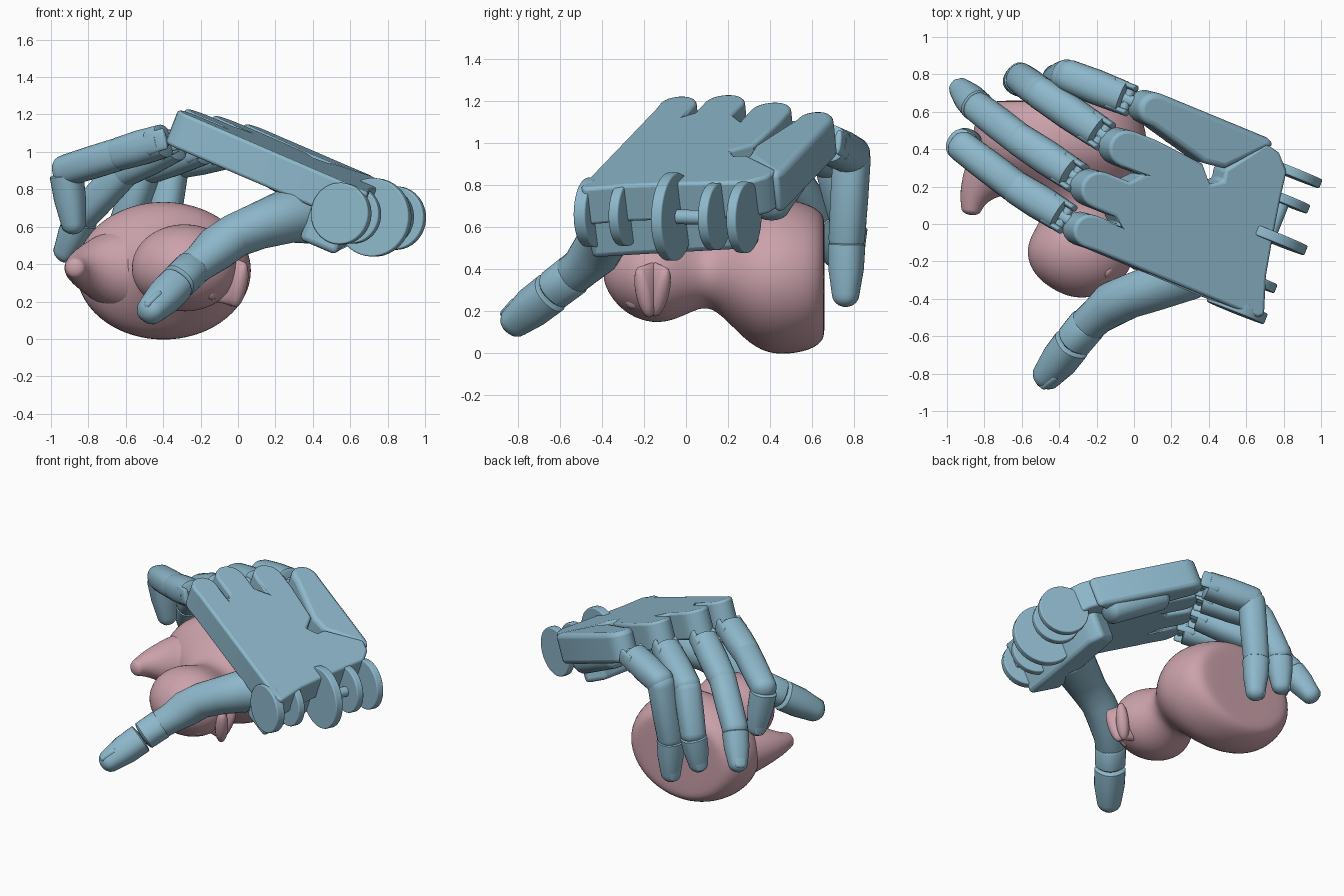
import bpy, bmesh, math
from mathutils import Vector as V

if "Cube" in bpy.data.objects:
    bpy.data.objects.remove(bpy.data.objects["Cube"])


def material(name, col):
    m = bpy.data.materials.new(name)
    m.diffuse_color = col
    m.use_nodes = True
    m.node_tree.nodes["Principled BSDF"].inputs["Base Color"].default_value = m.diffuse_color
    return m


BLUE = material("hand_blue", (0.27, 0.48, 0.60, 1))
PINK = material("duck_pink", (0.60, 0.36, 0.41, 1))

# Frame of the tilted palm: forward, sideways, normal
N = V((0.36, -0.095, 0.928)).normalized()
U = V((-0.862, 0.345, 0.370)).normalized()
W = U.cross(N).normalized()
if W.y < 0:
    W = -W


def on_palm(x, y, depth=0.0):
    return V((x, y, 1.105 - 0.388 * x + 0.102 * y)) - N * depth


def skin(name, rings, mat, bevel=0, subsurf=0, sharp=35):
    bm = bmesh.new()
    vs = [[bm.verts.new(p) for p in r] for r in rings]
    n = len(rings[0])
    for a, b in zip(vs, vs[1:]):
        for i in range(n):
            bm.faces.new((a[i], a[(i + 1) % n], b[(i + 1) % n], b[i]))
    bm.faces.new(vs[0])
    bm.faces.new(vs[-1])
    bmesh.ops.recalc_face_normals(bm, faces=bm.faces[:])
    me = bpy.data.meshes.new(name)
    bm.to_mesh(me)
    bm.free()
    me.materials.append(mat)
    me.shade_smooth()
    me.set_sharp_from_angle(angle=math.radians(sharp))
    ob = bpy.data.objects.new(name, me)
    bpy.context.collection.objects.link(ob)
    if bevel:
        m = ob.modifiers.new("bevel", "BEVEL")
        m.width, m.segments = bevel, 3
        m.limit_method, m.angle_limit = "ANGLE", math.radians(50)
    if subsurf:
        ob.modifiers.new("smooth", "SUBSURF").levels = subsurf
    return ob


def ring(c, a, b, n=24, power=1.0):
    pts = []
    for i in range(n):
        t = 2 * math.pi * i / n
        co, si = math.cos(t), math.sin(t)
        pts.append(c + a * math.copysign(abs(co) ** power, co) + b * math.copysign(abs(si) ** power, si))
    return pts


def tube(name, path, mat, side=W, dome=(0.6, 0.6), power=0.85, flat=1.0, **kw):
    """Tube through (x, y, z, radius) with domed ends."""
    pts = [V(p[:3]) for p in path]
    rad = [p[3] for p in path]
    last = len(pts) - 1
    rings = []
    for i, (p, r) in enumerate(zip(pts, rad)):
        t = (pts[min(i + 1, last)] - pts[max(i - 1, 0)]).normalized()
        a = (side - t * side.dot(t)).normalized()
        b = t.cross(a)
        cap = [math.radians(d) for d in (80, 60, 40, 20)]
        stack = [(0, 1)]
        if i == 0:
            stack = [(-r * dome[0] * math.sin(q), math.cos(q)) for q in cap] + stack
        if i == last:
            stack += [(r * dome[1] * math.sin(q), math.cos(q)) for q in reversed(cap)]
        for s, k in stack:
            rings.append(ring(p + t * s, a * r * k, b * r * k * flat, power=power))
    return skin(name, rings, mat, **kw)


def slab(name, outline, top, bottom, bevel=0.02):
    return skin(name, [[on_palm(x, y, d) for x, y in outline] for d in (top, bottom)], BLUE, bevel)


def disc(name, c, axis, r, thick, bevel=0.008):
    a = axis.cross(N).normalized()
    b = axis.cross(a).normalized()
    return skin(name, [ring(c + axis * s * thick / 2, a * r, b * r, 40) for s in (-1, 1)], BLUE, bevel)


# Palm plate with rounded knuckle lobes
KNUCKLES = [(-0.23, -0.04), (-0.18, 0.18), (-0.03, 0.40), (0.12, 0.61)]


def lobe(c, r=0.09, back=0.13):
    u, w = (-0.928, 0.371), (0.371, 0.928)
    loc = [(-back, r)] + [(r * math.sin(t), r * math.cos(t))
                          for t in [math.pi * i / 10 for i in range(11)]] + [(-back, -r)]
    return [(c[0] + u[0] * a + w[0] * b, c[1] + u[1] * a + w[1] * b) for a, b in loc]


palm = [(0.66, -0.50), (0.70, -0.49), (0.71, -0.28), (0.75, -0.05), (0.79, 0.15), (0.82, 0.28),
        (0.78, 0.38), (0.71, 0.43), (0.49, 0.29), (0.48, 0.23), (0.41, 0.21), (0.37, 0.32)]
for k in (2, 1):
    palm += lobe(KNUCKLES[k], r=0.1)
palm += lobe(KNUCKLES[0])[:-1] + [(-0.20, -0.145)]
slab("palm_plate", palm, 0.0, 0.19)

# Outer palm section carrying the little finger
outer = lobe(KNUCKLES[3], back=0.02)
outer += [(0.375, 0.325), (0.49, 0.295), (0.71, 0.40), (0.76, 0.42), (0.72, 0.46)]
slab("outer_palm", outer, 0.0, 0.21, 0.03)

# Heel block and raised pads underneath
slab("palm_heel", [(0.46, -0.41), (0.66, -0.49), (0.68, -0.28), (0.74, 0.22), (0.70, 0.32), (0.56, 0.28)],
     0.1, 0.38, 0.03)
tube("outer_pad", [(*on_palm(0.60, 0.38, 0.20), 0.10), (*on_palm(0.28, 0.50, 0.18), 0.09)], BLUE)

# Wrist hinge: row of discs with short pins
AXIS = V((0.371, 0.928, -0.03)).normalized()
HUB = V((0.725, -0.065, 0.65))
for t, r, th, shift in ((-0.42, 0.165, 0.06, -0.02), (-0.25, 0.155, 0.05, -0.02), (0, 0.21, 0.055, 0),
                        (0.21, 0.16, 0.05, -0.02), (0.36, 0.17, 0.05, -0.02)):
    disc("wrist_disc", HUB + AXIS * t - U * shift, AXIS, r, th)
disc("wrist_pin", HUB + AXIS * 0.11, AXIS, 0.035, 0.2)
disc("wrist_pin", HUB - AXIS * 0.33, AXIS, 0.035, 0.2)

# Fingers: knuckle, middle joint, end joint, tip
FINGERS = {
    "index": [(-0.63, 0.195, 0.99), (-0.92, 0.415, 0.90), (-0.88, 0.44, 0.62)],
    "middle": [(-0.61, 0.45, 0.90), (-0.83, 0.62, 0.66), (-0.92, 0.715, 0.47)],
    "ring": [(-0.50, 0.70, 0.91), (-0.60, 0.775, 0.62), (-0.63, 0.76, 0.41)],
    "little": [(-0.35, 0.79, 0.94), (-0.41, 0.765, 0.54), (-0.41, 0.76, 0.28)],
}
for (name, joints), k in zip(FINGERS.items(), KNUCKLES):
    base = on_palm(k[0], k[1], 0.1)
    j1, j2, tip = map(V, joints)
    d1, d2, d3 = (j1 - base).normalized(), (j2 - j1).normalized(), (tip - j2).normalized()
    s = (W - d1 * W.dot(d1)).normalized()

    def seg(part, a, b, ra, rm, rb, **kw):
        m = a.lerp(b, 0.5)
        tube(name + part, [(*a, ra), (*m, rm), (*b, rb)], BLUE, side=s, **kw)

    seg("_knuckle_link", base, base + d1 * 0.2, 0.03, 0.03, 0.03)
    for q in (-1, 1):
        seg("_hinge_cheek", base + d1 * 0.11 + s * q * 0.07, base + d1 * 0.22 + s * q * 0.07,
            0.018, 0.018, 0.02, flat=3.2)
    disc(name + "_hinge_pin", base + d1 * 0.13, s, 0.025, 0.14, 0.004)
    seg("_proximal", base + d1 * 0.16, j1, 0.09, 0.094, 0.089, dome=(0.1, 0.8))
    seg("_middle", j1 + d2 * 0.015, j2, 0.088, 0.088, 0.084, dome=(0.9, 0.8))
    seg("_fingertip", j2 + d3 * 0.025, tip, 0.087, 0.082, 0.064, dome=(0.15, 0.95))

    # Nail on the outward side
    out = d3.cross(s)
    if out.dot(V((-0.6, 0.6, 0.2))) < 0:
        out = -out
    nail = tip + out * 0.045
    seg("_nail", nail - d3 * 0.06, nail + d3 * 0.02, 0.042, 0.045, 0.038, flat=0.5)

# Thumb
ts = V((0.5, -0.3, 0.8)).normalized()
tube("thumb_base", [(0.42, -0.16, 0.66, 0.15), (0.27, -0.27, 0.66, 0.145), (0.10, -0.345, 0.60, 0.122),
                    (-0.02, -0.385, 0.55, 0.116), (-0.12, -0.43, 0.48, 0.118), (-0.20, -0.495, 0.41, 0.098),
                    (-0.27, -0.56, 0.355, 0.094)], BLUE, side=ts, dome=(0.5, 0.7), power=0.95)
tube("thumb_joint", [(-0.25, -0.54, 0.37, 0.098), (-0.32, -0.625, 0.305, 0.096)], BLUE, side=ts, dome=(0.3, 0.2))
tube("thumb_tip", [(-0.335, -0.645, 0.285, 0.098), (-0.40, -0.73, 0.22, 0.096), (-0.465, -0.81, 0.155, 0.077)],
     BLUE, side=ts, dome=(0.15, 0.9))
tube("thumb_nail", [(-0.43, -0.80, 0.225, 0.045), (-0.485, -0.85, 0.175, 0.04)], BLUE, side=ts, flat=0.6)

# Duck lying with its base towards +y: body, neck and head in one loft
X, Z = V((1, 0, 0)), V((0, 0, 1))
DUCK = [(0.66, -0.40, 0.30, 0.36, 0.25), (0.657, -0.40, 0.37, 0.36, 0.30), (0.60, -0.40, 0.44, 0.36, 0.35),
        (0.45, -0.40, 0.48, 0.365, 0.382), (0.33, -0.39, 0.46, 0.367, 0.352), (0.22, -0.35, 0.35, 0.37, 0.245),
        (0.12, -0.30, 0.21, 0.39, 0.165), (0.04, -0.28, 0.205, 0.385, 0.182), (-0.06, -0.285, 0.27, 0.38, 0.228),
        (-0.16, -0.285, 0.297, 0.38, 0.242), (-0.27, -0.285, 0.255, 0.38, 0.205), (-0.35, -0.28, 0.16, 0.38, 0.13),
        (-0.395, -0.28, 0.05, 0.38, 0.04)]
skin("duck_body", [ring(V((x, y, z)), X * rx, Z * rz) for y, x, rx, z, rz in DUCK], PINK, subsurf=2, sharp=180)
tube("duck_tail", [(-0.56, 0.39, 0.37, 0.24), (-0.69, 0.34, 0.375, 0.215), (-0.80, 0.25, 0.38, 0.135),
                   (-0.86, 0.15, 0.38, 0.08), (-0.87, 0.08, 0.38, 0.055)], PINK, side=Z, power=1,
     dome=(0.1, 0.6), subsurf=1, sharp=180)

# Beak: two flared lips, plus eyes
for y, tipx in ((-0.20, 0.03), (-0.12, 0.02)):
    tube("duck_beak", [(-0.14, -0.14, 0.33, 0.13), (-0.04, -0.15, 0.31, 0.125), (tipx - 0.02, y, 0.29, 0.125)],
         PINK, side=Z, power=1, flat=0.34, dome=(0.3, 0.3), sharp=180)
for z in (0.26, 0.50):
    tube("duck_eye", [(-0.17, -0.23, z, 0.045), (-0.135, -0.255, z + (z - 0.38) * 0.1, 0.04)], PINK, side=Z, power=1)
